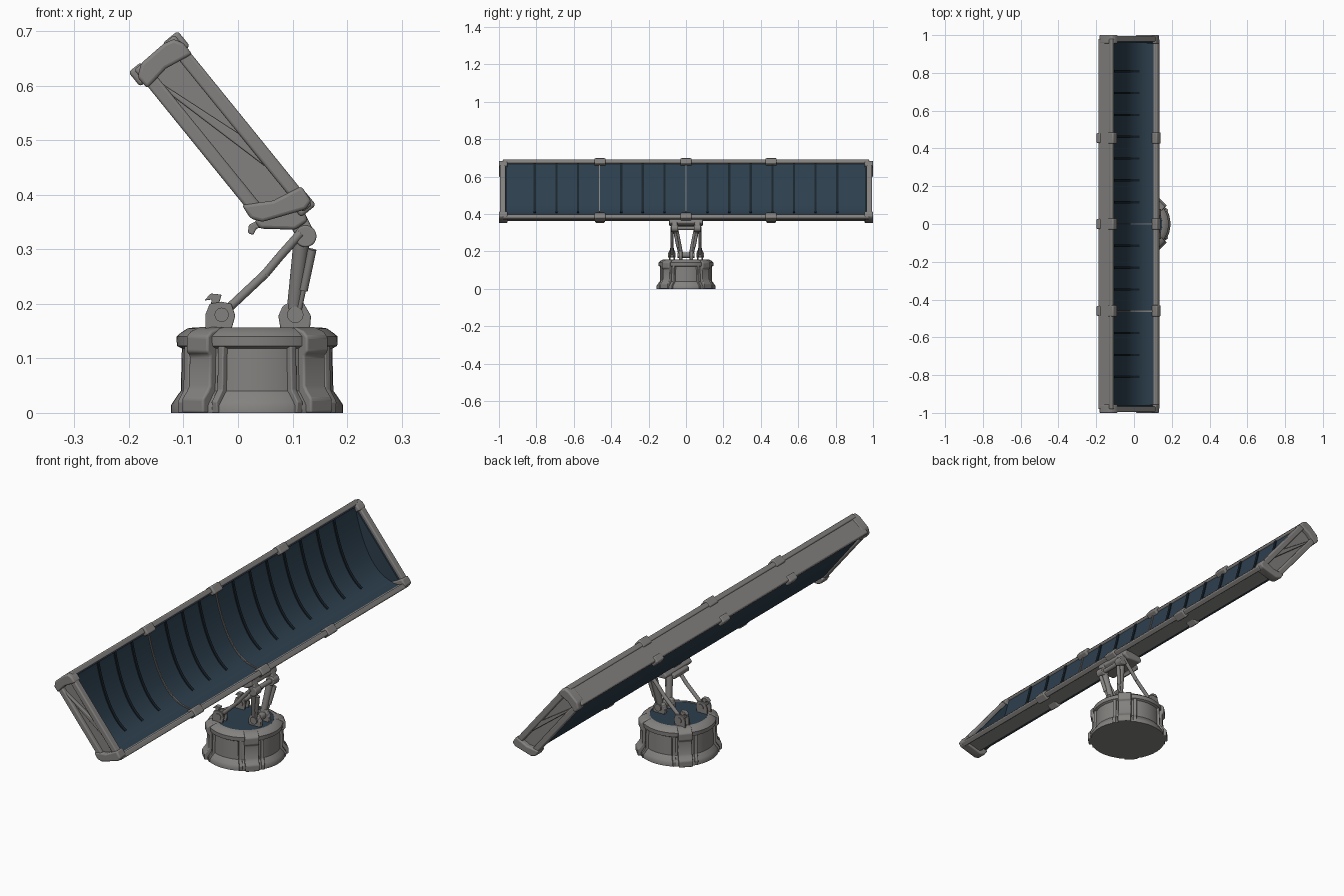
import bpy, bmesh, math
from mathutils import Vector, Matrix


def material(name, rgb):
    m = bpy.data.materials.new(name)
    m.diffuse_color = (*rgb, 1)
    return m


GREY = material("warm grey metal", (0.23, 0.222, 0.212))
BLUE = material("dark blue panel", (0.026, 0.050, 0.075))
DARK = material("near black rib", (0.010, 0.018, 0.026))

# Panel frame: s runs down the slope, t along the face normal
D, N, C = Vector((0.63, 0, -0.777)), Vector((0.777, 0, 0.63)), Vector((-0.03, 0, 0.506))


def P(s, t, y=0):
    return C + D * s + N * t + Vector((0, y, 0))


def finish(name, bm, mat, bevel=0):
    bmesh.ops.recalc_face_normals(bm, faces=bm.faces)
    me = bpy.data.meshes.new(name)
    bm.to_mesh(me)
    bm.free()
    me.materials.append(mat)
    ob = bpy.data.objects.new(name, me)
    bpy.context.collection.objects.link(ob)
    if bevel:
        b = ob.modifiers.new("bevel", 'BEVEL')
        b.width, b.segments = bevel, 3
    return ob


def prism(name, pts, y0, y1, mat, bevel=0):
    """Extrude an outline lying in the xz plane from y0 to y1."""
    bm = bmesh.new()
    f = bm.faces.new([bm.verts.new((p[0], y0, p[-1])) for p in pts])
    r = bmesh.ops.extrude_face_region(bm, geom=[f])
    bmesh.ops.translate(bm, vec=(0, y1 - y0, 0),
                        verts=[v for v in r["geom"] if isinstance(v, bmesh.types.BMVert)])
    return finish(name, bm, mat, bevel)


def slab(name, st, y0, y1, mat, bevel=0):
    return prism(name, [P(*q) for q in st], y0, y1, mat, bevel)


def rect(s0, s1, t0, t1):
    return [(s0, t0), (s1, t0), (s1, t1), (s0, t1)]


def rod(name, p, q, r, mat=GREY, r2=None, n=20, bevel=0):
    p, q = Vector(p), Vector(q)
    bm = bmesh.new()
    rot = (q - p).to_track_quat('Z', 'Y').to_matrix().to_4x4()
    bmesh.ops.create_cone(bm, cap_ends=True, segments=n, radius1=r, radius2=r2 or r, depth=(q - p).length,
                          matrix=Matrix.Translation((p + q) / 2) @ rot)
    return finish(name, bm, mat, bevel)


def lathe(name, prof, centre, mat, n=48):
    bm = bmesh.new()
    vs = [bm.verts.new((r, 0, z)) for r, z in prof]
    es = [bm.edges.new(e) for e in zip(vs, vs[1:])]
    bmesh.ops.spin(bm, geom=vs + es, cent=(0, 0, 0), axis=(0, 0, 1), angle=math.tau, steps=n)
    bmesh.ops.remove_doubles(bm, verts=bm.verts, dist=1e-5)
    bmesh.ops.translate(bm, vec=centre, verts=bm.verts)
    return finish(name, bm, mat)


# Base drum with footing, collar and blue lid
BX = 0.035
lathe("base_drum", [(0, 0), (0.158, 0), (0.158, 0.014), (0.153, 0.022), (0.145, 0.034), (0.14, 0.04),
                    (0.138, 0.118), (0.147, 0.123), (0.148, 0.14), (0.141, 0.146),
                    (0.128, 0.155), (0.114, 0.157), (0.112, 0.152), (0, 0.152)], (BX, 0, 0), GREY)
lathe("base_lid", [(0, 0.156), (0.113, 0.156), (0.113, 0.15), (0, 0.15)], (BX, 0, 0), BLUE)

# Four corner clamps around the drum
for i in range(4):
    turn = Matrix.Translation((BX, 0, 0)) @ Matrix.Rotation(math.radians(45 + 90 * i), 4, 'Z')
    clamp = [(0.11, 0), (0.168, 0), (0.168, 0.026), (0.156, 0.04), (0.15, 0.05), (0.149, 0.105),
             (0.157, 0.112), (0.157, 0.14), (0.146, 0.15), (0.122, 0.158), (0.11, 0.156)]
    prism("base_clamp", clamp, -0.028, 0.028, GREY, 0.004).matrix_world = turn
    for y in (-0.044, 0.044):
        prism("clamp_side_rail", [(0.125, 0), (0.154, 0), (0.156, 0.02), (0.141, 0.042), (0.139, 0.122),
                                  (0.125, 0.122)], y - 0.007, y + 0.007, GREY, 0.002).matrix_world = turn

# Front hinge on the base, and V-shaped main strut
rod("front_hinge_pin", (0.105, -0.045, 0.18), (0.105, 0.045, 0.18), 0.015)
for sy in (-1, 1):
    lug = [(0.078, 0.154), (0.132, 0.154), (0.134, 0.178), (0.12, 0.202), (0.1, 0.206), (0.082, 0.196), (0.074, 0.178)]
    prism("front_hinge_lug", lug, sy * 0.02, sy * 0.038, GREY, 0.003)
    rod("main_strut", (0.102, sy * 0.028, 0.185), (0.117, sy * 0.056, 0.318), 0.013, GREY, 0.015, bevel=0.003)
    rod("piston_sleeve", (0.12, sy * 0.044, 0.225), (0.136, sy * 0.058, 0.30), 0.008)
    rod("piston_rod", (0.11, sy * 0.035, 0.18), (0.136, sy * 0.058, 0.30), 0.005)

    # Rear braces with their kink, lugs and hooks
    y = sy * 0.075
    pts = [(-0.03, y, 0.18), (0.05, y, 0.255), (0.075, y, 0.285), (0.115, y, 0.33)]
    for a, b in zip(pts, pts[1:]):
        rod("rear_brace", a, b, 0.008)
    rear = [(-0.06, 0.153), (-0.012, 0.153), (-0.005, 0.178), (-0.012, 0.2), (-0.03, 0.204), (-0.052, 0.2), (-0.06, 0.18)]
    for e in (-0.013, 0.013):
        prism("rear_lug", rear, y + e - 0.004, y + e + 0.004, GREY, 0.002)
    rod("rear_pin", (-0.03, y - 0.02, 0.18), (-0.03, y + 0.02, 0.18), 0.013)
    prism("rear_hook", [(-0.052, 0.19), (-0.035, 0.2), (-0.03, 0.217), (-0.05, 0.219), (-0.062, 0.206),
                        (-0.048, 0.208)], y - 0.01, y + 0.01, GREY, 0.002)

    # Upper hinge cheeks
    rod("upper_hinge", (0.124, sy * 0.042, 0.324), (0.124, sy * 0.08, 0.324), 0.02, bevel=0.003)
    prism("upper_link", [(0.085, 0.36), (0.108, 0.322), (0.125, 0.308), (0.141, 0.322), (0.137, 0.337), (0.122, 0.368)],
          sy * 0.046, sy * 0.076, GREY, 0.005)
rod("upper_hinge_axle", (0.124, -0.05, 0.324), (0.124, 0.05, 0.324), 0.01)
prism("panel_saddle", [(0.03, 0.352), (0.04, 0.338), (0.105, 0.336), (0.128, 0.352), (0.12, 0.375), (0.05, 0.372)],
      -0.09, 0.09, GREY, 0.006)
prism("saddle_hook", [(0.02, 0.345), (0.018, 0.33), (0.028, 0.326), (0.034, 0.338), (0.06, 0.344), (0.05, 0.36)],
      -0.05, 0.05, GREY, 0.003)


# Blue trough: the front face is a hollow curve, steep above and level below
def trough(u, lift=0.0):
    a, b, c = Vector((-0.108, 0, 0.668)), Vector((-0.045, 0, 0.37)), Vector((0.112, 0, 0.389))
    return a * (1 - u) ** 2 + b * 2 * u * (1 - u) + c * u * u + N * lift


STEPS = [i / 20 for i in range(21)]
prism("panel_trough", [P(-0.19, -0.037), P(0.12, -0.04), P(0.16, -0.022), P(0.19, 0.034)]
      + [trough(u) for u in reversed(STEPS)], -0.965, 0.965, BLUE)

# Ribs down the steep part; two light seams across the whole curve
for i in range(-7, 8):
    y = i * 0.1155
    seam = i in (-4, 0)
    us = STEPS if seam else STEPS[:15]
    w = 0.003 if seam else 0.006
    prism("trough_seam" if seam else "trough_rib",
          [trough(u, -0.003) for u in us] + [trough(u, 0.005) for u in reversed(us)],
          y - w, y + w, GREY if seam else DARK)

# Long grey edges: broad top, slanted bottom, and rounded rails at the corners
slab("top_edge", rect(-0.197, -0.183, -0.04, 0.045), -0.97, 0.97, GREY, 0.004)
slab("bottom_edge", [(0.15, -0.03), (0.163, -0.026), (0.196, 0.043), (0.182, 0.045)], -0.97, 0.97, GREY, 0.004)
for s, t in ((-0.189, 0.04), (-0.186, -0.036), (0.19, 0.04)):
    slab("long_rail", rect(s - 0.011, s + 0.011, t - 0.011, t + 0.011), -0.98, 0.98, GREY, 0.005)

# End frames: inner blue wall, recessed plate, rails, diagonal brace and corner caps
for sy in (-1, 1):
    wall = [(-0.185, -0.034), (0.15, -0.034), (0.185, 0.038), (-0.185, 0.038)]
    slab("end_inner_wall", wall, sy * 0.958, sy * 0.966, BLUE)
    slab("end_plate", wall, sy * 0.966, sy * 0.979, GREY)
    slab("end_front_rail", rect(-0.185, 0.19, 0.028, 0.053), sy * 0.965, sy * 0.995, GREY, 0.005)
    slab("end_back_rail", rect(-0.185, 0.152, -0.047, -0.022), sy * 0.965, sy * 0.995, GREY, 0.005)
    slab("end_brace", [(-0.165, -0.03), (-0.145, -0.03), (0.1, 0.03), (0.02, 0.03)], sy * 0.97, sy * 0.99, GREY, 0.003)
    slab("top_corner_cap", [(-0.198, -0.03), (-0.182, -0.051), (-0.155, -0.05), (-0.162, 0.0), (-0.152, 0.054),
                            (-0.178, 0.054), (-0.195, 0.045), (-0.2, 0.025)], sy * 0.955, sy, GREY, 0.006)
    slab("bottom_corner_cap", [(0.12, -0.05), (0.15, -0.053), (0.168, -0.04), (0.2, 0.036), (0.195, 0.054),
                               (0.162, 0.057), (0.15, 0.0)], sy * 0.955, sy, GREY, 0.006)

# Clips gripping the long rails
for y in (-0.46, 0, 0.455):
    for s, t in ((-0.184, 0.042), (0.188, 0.038)):
        slab("rail_clip", rect(s - 0.018, s + 0.018, t - 0.018, t + 0.018), y - 0.03, y + 0.03, GREY, 0.006)
    slab("back_clip", rect(-0.2, -0.166, -0.058, -0.028), y - 0.026, y + 0.026, GREY, 0.006)
    slab("bottom_clip", rect(0.145, 0.172, -0.035, 0.0), y - 0.026, y + 0.026, GREY, 0.006)

# Smooth shading with sharp corners kept
for ob in bpy.context.scene.objects:
    ob.select_set(True)
    bpy.context.view_layer.objects.active = ob
bpy.ops.object.shade_smooth_by_angle(angle=math.radians(35))
